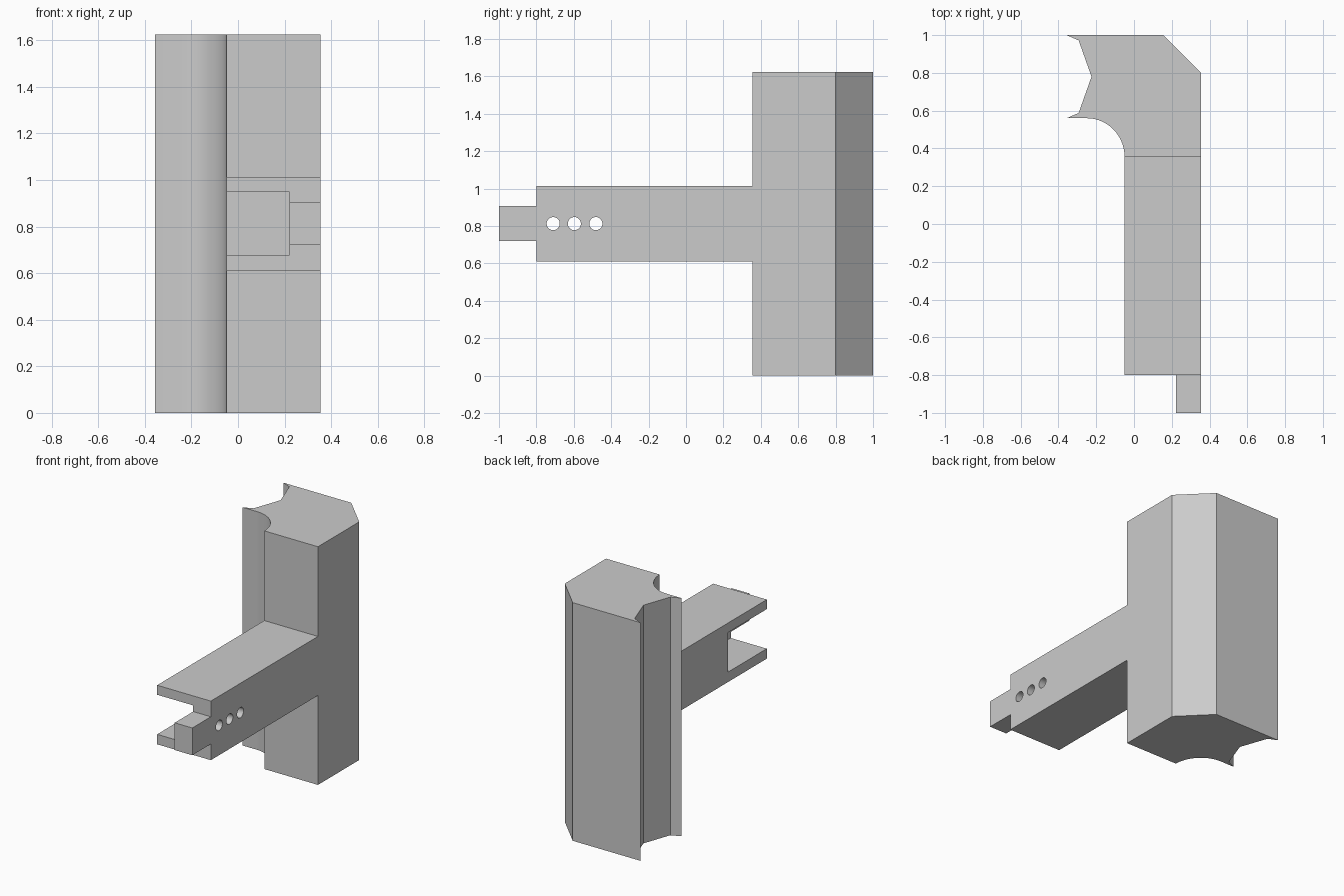
import bpy
import bmesh
from math import cos, sin, pi, radians
from mathutils import Matrix, Vector

cube = bpy.data.objects.get("Cube")
if cube:
    bpy.data.objects.remove(cube, do_unlink=True)

grey = bpy.data.materials.new("plain grey")
grey.use_nodes = True
colour = (0.6, 0.6, 0.6, 1)
grey.diffuse_color = colour
grey.node_tree.nodes["Principled BSDF"].inputs["Base Color"].default_value = colour


def add_object(name, bm):
    bmesh.ops.recalc_face_normals(bm, faces=bm.faces)
    mesh = bpy.data.meshes.new(name)
    bm.to_mesh(mesh)
    bm.free()
    mesh.materials.append(grey)
    obj = bpy.data.objects.new(name, mesh)
    bpy.context.collection.objects.link(obj)
    return obj


def prism(name, outline, height):
    bm = bmesh.new()
    base = bm.faces.new([bm.verts.new((x, y, 0)) for x, y in outline])
    top = bmesh.ops.extrude_face_region(bm, geom=[base])["geom"]
    verts = [v for v in top if isinstance(v, bmesh.types.BMVert)]
    bmesh.ops.translate(bm, vec=(0, 0, height), verts=verts)
    return add_object(name, bm)


def box(name, low, high):
    low, high = Vector(low), Vector(high)
    bm = bmesh.new()
    place = Matrix.Translation((low + high) / 2) @ Matrix.Diagonal((*(high - low), 1))
    bmesh.ops.create_cube(bm, size=1, matrix=place)
    return add_object(name, bm)


def rod(name, centre, radius, length):
    bm = bmesh.new()
    place = Matrix.Translation(centre) @ Matrix.Rotation(pi / 2, 4, "Y")
    bmesh.ops.create_cone(bm, cap_ends=True, segments=32, radius1=radius,
                          radius2=radius, depth=length, matrix=place)
    return add_object(name, bm)


def combine(target, tool, operation):
    tool.hide_render = True
    mod = target.modifiers.new("join", "BOOLEAN")
    mod.operation, mod.solver, mod.object = operation, "EXACT", tool
    bpy.context.view_layer.objects.active = target
    bpy.ops.object.modifier_apply(modifier=mod.name)
    bpy.data.objects.remove(tool, do_unlink=True)


SIDE, INNER, WEB = 0.355, -0.05, 0.222

# Post: notched back flank, rounded cove and one chamfered corner
cove = [(-0.25 + 0.2 * sin(a), 0.355 + 0.205 * cos(a))
        for a in (i * pi / 48 for i in range(25))]
outline = [(SIDE, 0.355), (SIDE, 0.8), (0.155, 1), (-0.357, 1), (-0.293, 0.972),
           (-0.225, 0.78), (-0.293, 0.588), (-0.357, 0.56)] + cove
body = prism("post_with_arm", outline, 1.625)

# Arm with an open slot that leaves two flanges and a side web
arm = box("arm", (INNER, -0.8, 0.61), (SIDE, 0.355, 1.013))
combine(arm, box("slot_cutter", (-0.2, -0.9, 0.678), (WEB, -0.38, 0.948)), "DIFFERENCE")

# Tongue on the end of the web
combine(arm, box("tongue", (WEB, -1, 0.72), (SIDE, -0.7, 0.906)), "UNION")

# Three holes through the web
for y in (-0.71, -0.597, -0.482):
    combine(arm, rod("hole_cutter", (0.3, y, 0.813), 0.035, 0.3), "DIFFERENCE")

combine(body, arm, "UNION")

# Merge flat seams
bm = bmesh.new()
bm.from_mesh(body.data)
bmesh.ops.remove_doubles(bm, verts=bm.verts, dist=0.0001)
bmesh.ops.dissolve_limit(bm, angle_limit=radians(0.5), verts=bm.verts, edges=bm.edges)
bm.to_mesh(body.data)
bm.free()

bpy.ops.object.select_all(action="DESELECT")
body.select_set(True)
bpy.context.view_layer.objects.active = body
bpy.ops.object.shade_smooth_by_angle(angle=radians(20))
